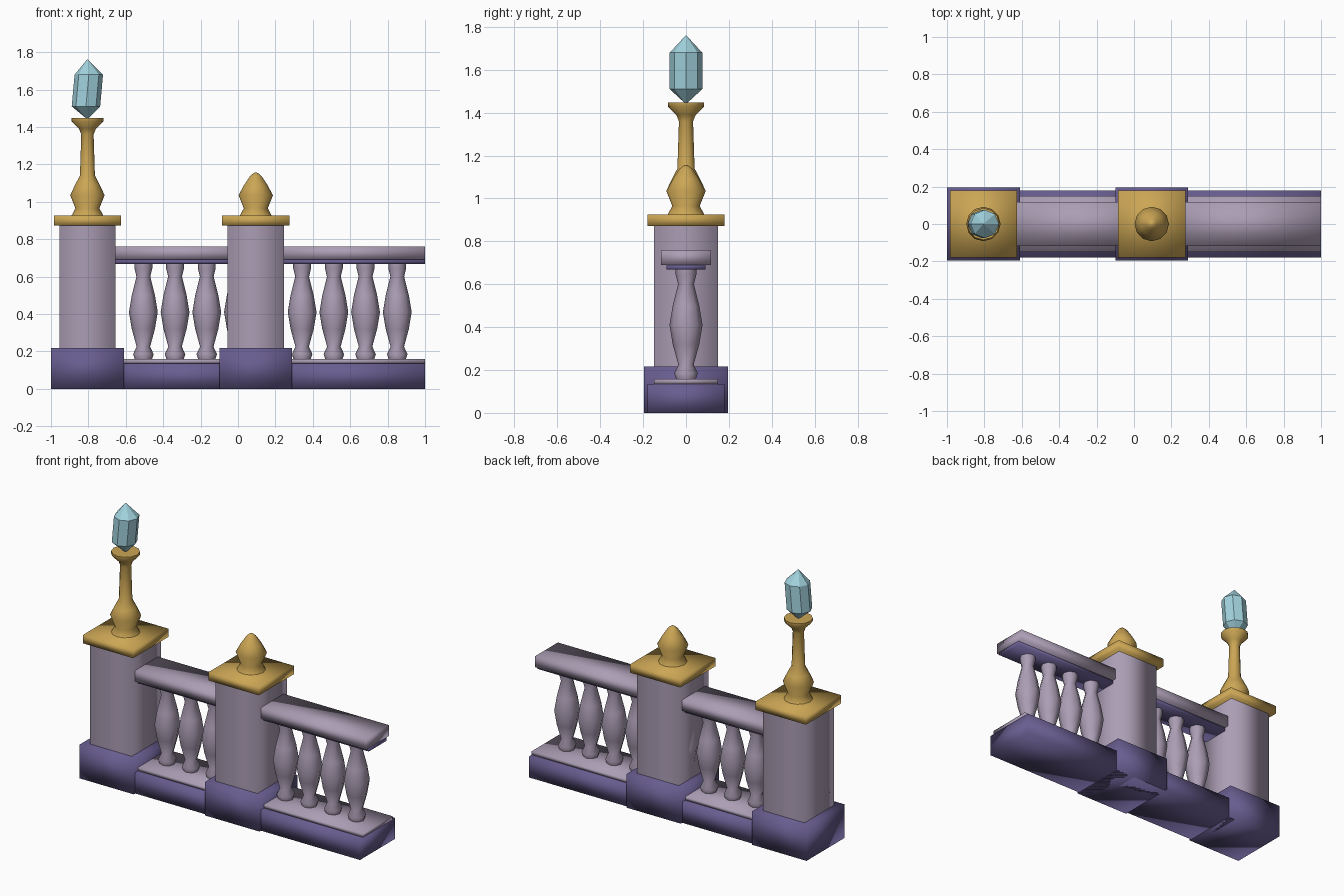
import bpy, bmesh, math

if "Cube" in bpy.data.objects:
    bpy.data.objects.remove(bpy.data.objects["Cube"], do_unlink=True)


def material(name, rgb):
    m = bpy.data.materials.new(name)
    m.use_nodes = True
    color = (*rgb, 1)
    m.diffuse_color = color
    m.node_tree.nodes["Principled BSDF"].inputs["Base Color"].default_value = color
    return m


PURPLE = material("purple stone", (0.14, 0.11, 0.28))
LAVENDER = material("lavender stone", (0.41, 0.34, 0.46))
GOLD = material("gold", (0.60, 0.38, 0.09))
CRYSTAL = material("pale blue crystal", (0.36, 0.65, 0.73))


def finish(name, bm, mat, smooth=True):
    bmesh.ops.recalc_face_normals(bm, faces=bm.faces[:])
    mesh = bpy.data.meshes.new(name)
    bm.to_mesh(mesh)
    bm.free()
    mesh.materials.append(mat)
    for p in mesh.polygons:
        p.use_smooth = smooth
    ob = bpy.data.objects.new(name, mesh)
    bpy.context.collection.objects.link(ob)
    return ob


def block(name, x0, x1, half_y, z0, z1, mat, capped=True):
    """Softly shaded box, optionally without its hidden top and bottom."""
    bm = bmesh.new()
    bmesh.ops.create_cube(bm, size=1)
    for v in bm.verts:
        v.co.x = (x0 + x1) / 2 + v.co.x * (x1 - x0)
        v.co.y *= 2 * half_y
        v.co.z = (z0 + z1) / 2 + v.co.z * (z1 - z0)
    if not capped:
        ends = [f for f in bm.faces if abs(f.normal.z) > 0.5]
        bmesh.ops.delete(bm, geom=ends, context='FACES_ONLY')
    return finish(name, bm, mat)


def turned(name, x, profile, sides, mat, smooth=True, lean=0):
    """Turned shape from (radius, height) points; radius 0 makes a tip."""
    bm = bmesh.new()
    rings = []
    middle = sum(z for r, z in profile) / len(profile)
    for r, z in profile:
        if r == 0:
            rings.append([bm.verts.new((x, 0, z))])
            continue
        cx = x + lean * (z - middle)
        angles = [2 * math.pi * i / sides for i in range(sides)]
        rings.append([bm.verts.new((cx + r * math.cos(a), r * math.sin(a), z))
                      for a in angles])
    for low, high in zip(rings, rings[1:]):
        for i in range(sides):
            j = (i + 1) % sides
            corners = [low[i % len(low)], low[j % len(low)],
                       high[j % len(high)], high[i % len(high)]]
            bm.faces.new(list(dict.fromkeys(corners)))
    for ring in (rings[0], rings[-1]):
        if len(ring) > 1:
            bm.faces.new(ring)
    ob = finish(name, bm, mat, smooth)
    if smooth:
        bpy.ops.object.select_all(action='DESELECT')
        ob.select_set(True)
        bpy.context.view_layer.objects.active = ob
        bpy.ops.object.shade_smooth_by_angle(angle=math.radians(60))
    return ob


# Posts
LAMP_X, FINIAL_X = -0.805, 0.095
for side, x in (("lamp", LAMP_X), ("finial", FINIAL_X)):
    block(side + "_post_base", x - 0.195, x + 0.195, 0.195, 0, 0.217, PURPLE)
    block(side + "_post_column", x - 0.15, x + 0.15, 0.15, 0.217, 0.872, LAVENDER, False)
    block(side + "_post_cap", x - 0.18, x + 0.18, 0.18, 0.872, 0.926, GOLD)

# Railing sections with their balusters
BALUSTER = [(0.045, 0.155), (0.055, 0.185), (0.036, 0.225), (0.062, 0.32),
            (0.077, 0.41), (0.062, 0.5), (0.037, 0.6), (0.048, 0.645), (0.048, 0.67)]
for section, x0 in (("left_end", 0.194), ("middle", -0.655)):
    x1 = x0 + 0.806
    block(section + "_plinth", x0, x1, 0.18, 0, 0.135, PURPLE)
    block(section + "_sill", x0, x1, 0.15, 0.135, 0.158, LAVENDER)
    block(section + "_rail_underside", x0, x1, 0.09, 0.668, 0.69, PURPLE)
    block(section + "_handrail", x0, x1, 0.117, 0.69, 0.76, LAVENDER)
    for i in range(4):
        turned(f"{section}_baluster_{i + 1}", x0 + 0.149 + 0.1695 * i,
               BALUSTER, 8, LAVENDER)

# Finial, lamp stem and crystal
FOOT = [(0.085, 0.926), (0.064, 0.965), (0.092, 1.035)]
turned("finial", FINIAL_X,
       FOOT + [(0.062, 1.09), (0.03, 1.138), (0.012, 1.153), (0, 1.157)], 12, GOLD)
turned("lamp_stem", LAMP_X,
       FOOT + [(0.066, 1.09), (0.04, 1.14), (0.033, 1.36), (0.045, 1.39),
               (0.085, 1.43), (0.085, 1.448)], 12, GOLD)
turned("lamp_crystal", LAMP_X,
       [(0, 1.44), (0.076, 1.51), (0.076, 1.68), (0, 1.762)], 8, CRYSTAL, False, 0.09)
